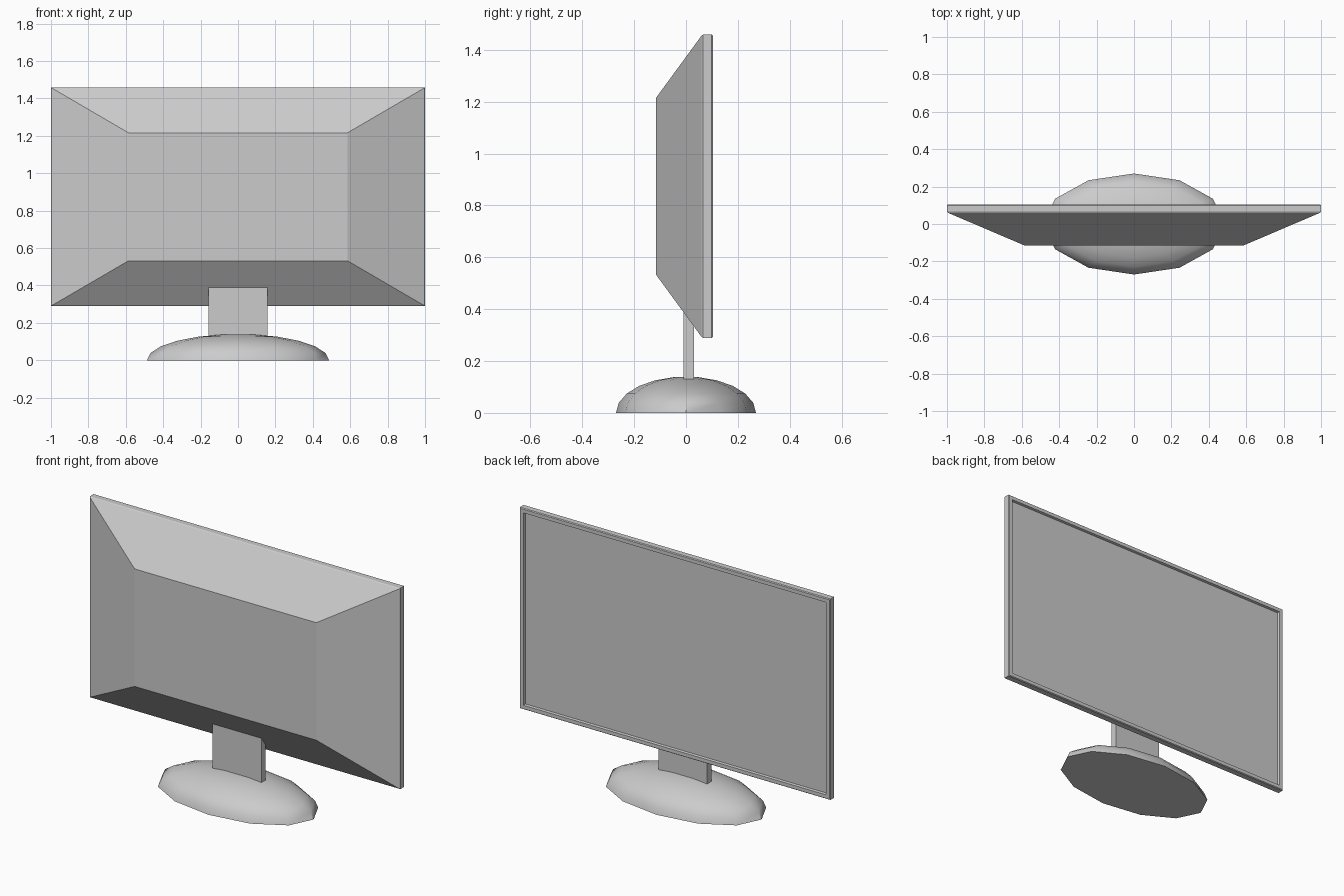
import bpy, bmesh, math

if "Cube" in bpy.data.objects:
    bpy.data.objects.remove(bpy.data.objects["Cube"])

CENTRE_Z = 0.874


def finish(name, bm, smooth=None):
    bmesh.ops.recalc_face_normals(bm, faces=bm.faces)
    mesh = bpy.data.meshes.new(name)
    bm.to_mesh(mesh)
    bm.free()
    obj = bpy.data.objects.new(name, mesh)
    bpy.context.collection.objects.link(obj)
    if smooth:
        bpy.ops.object.select_all(action='DESELECT')
        obj.select_set(True)
        bpy.context.view_layer.objects.active = obj
        bpy.ops.object.shade_smooth_by_angle(angle=math.radians(smooth))
    return obj


def loft(name, loops, smooth=None):
    """Skin a row of closed point loops and cap both ends."""
    bm = bmesh.new()
    rings = [[bm.verts.new(p) for p in loop] for loop in loops]
    n = len(rings[0])
    for a, b in zip(rings, rings[1:]):
        for i in range(n):
            j = (i + 1) % n
            bm.faces.new((a[i], a[j], b[j], b[i]))
    bm.faces.new(rings[0])
    bm.faces.new(rings[-1])
    return finish(name, bm, smooth)


def rect(hx, hz, y):
    return [(sx * hx, y, CENTRE_Z + sz * hz)
            for sx, sz in ((-1, -1), (1, -1), (1, 1), (-1, 1))]


# Display housing: tapered shell, thin rim, bezel and recessed screen
loft("display_housing", [
    rect(0.585, 0.342, -0.115),
    rect(0.995, 0.581, 0.060),
    rect(1.000, 0.585, 0.066),
    rect(1.000, 0.585, 0.099),
    rect(0.996, 0.581, 0.104),
    rect(0.975, 0.560, 0.104),
    rect(0.972, 0.557, 0.090),
])

# Neck: flat upright plate running from the base into the housing
bm = bmesh.new()
bmesh.ops.create_cube(bm, size=1)
bmesh.ops.scale(bm, vec=(0.315, 0.04, 0.32), verts=bm.verts)
bmesh.ops.translate(bm, vec=(0, 0.01, 0.28), verts=bm.verts)
finish("neck", bm)

# Base: twelve-sided elliptical dome with a flat underside
dome = []
for lat in (0, 16, 32, 48, 64, 80):
    r, z = math.cos(math.radians(lat)), 0.14 * math.sin(math.radians(lat))
    dome.append([(0.487 * r * math.cos(k * math.tau / 12),
                  0.270 * r * math.sin(k * math.tau / 12), z) for k in range(12)])
loft("base", dome, smooth=35)
